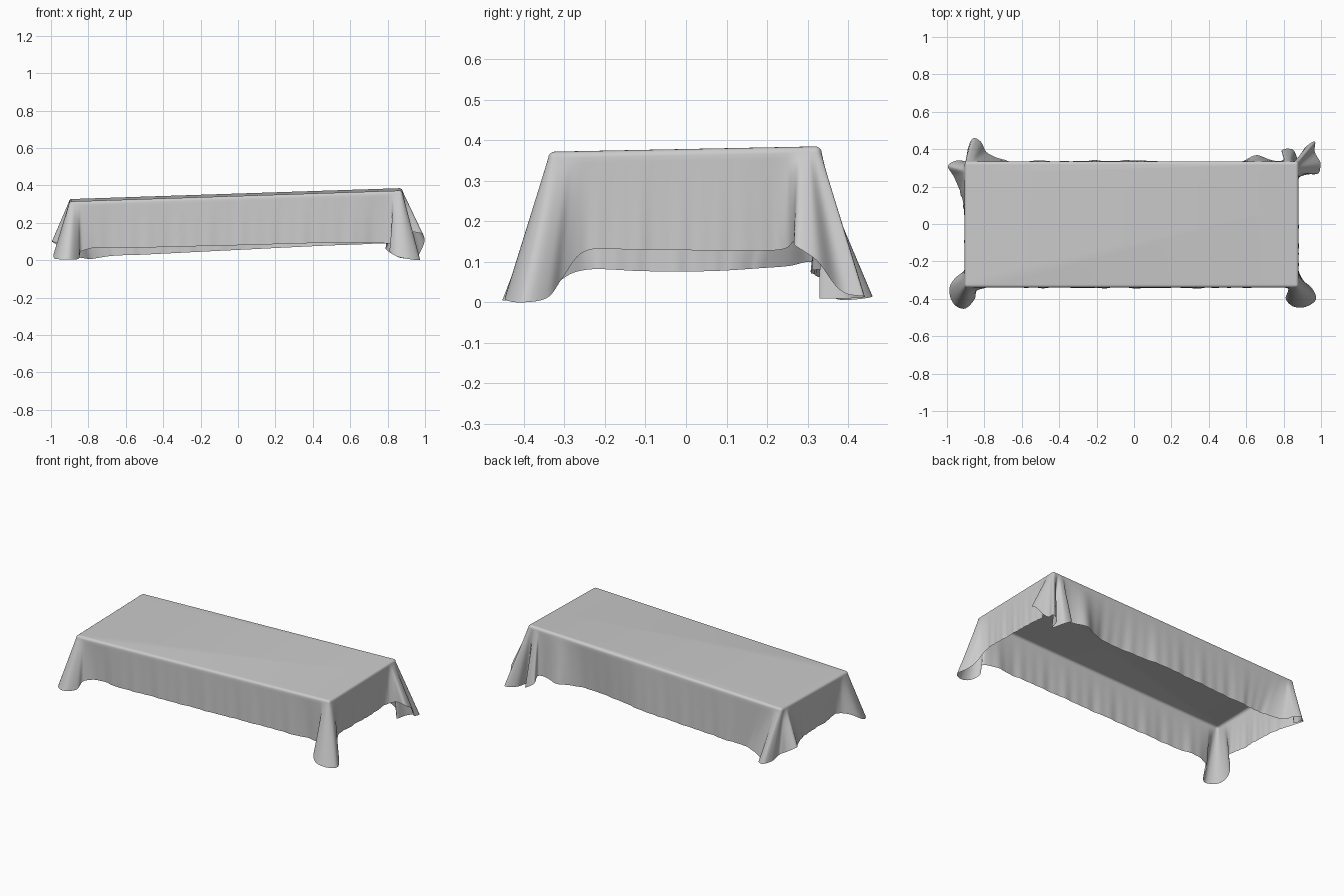
import bpy, bmesh, math
from mathutils import Vector

if "Cube" in bpy.data.objects:
    bpy.data.objects.remove(bpy.data.objects["Cube"])

X0, X1, Y0, Y1 = -0.905, 0.88, -0.34, 0.335   # supporting block edges
R = 0.016                                      # rounding along the top edge

def top_z(x, y):
    return 0.350 + 0.033 * x + 0.02 * y

# Hem of each hanging corner, counter-clockwise seen from above
front_right = [(0.79, -0.337, .09), (0.83, -0.35, .085), (0.81, -0.395, .05), (0.85, -0.44, .02),
               (0.92, -0.443, .005), (0.97, -0.405, 0), (0.95, -0.345, .01), (0.91, -0.305, .06),
               (0.885, -0.26, .12)]
back_right = [(0.885, 0.25, .135), (0.93, 0.265, .15), (0.985, 0.27, .14), (1.0, 0.315, .11),
              (0.965, 0.40, .02), (0.965, 0.437, .015), (0.91, 0.40, .01), (0.885, 0.33, .01),
              (0.85, 0.40, .02), (0.79, 0.395, .06), (0.80, 0.345, .085)]
back_left = [(-0.70, 0.342, .02), (-0.75, 0.36, .012), (-0.79, 0.385, .006), (-0.82, 0.44, .01),
             (-0.855, 0.46, .015), (-0.89, 0.405, .02), (-0.90, 0.34, .04), (-0.945, 0.34, .07),
             (-0.995, 0.31, .10), (-0.965, 0.255, .09), (-0.935, 0.19, .085)]
front_left = [(-0.908, -0.25, .08), (-0.95, -0.285, .07), (-0.985, -0.345, .03), (-0.985, -0.39, .01),
              (-0.955, -0.435, .005), (-0.91, -0.455, .005), (-0.85, -0.40, .01), (-0.84, -0.355, .045),
              (-0.80, -0.34, .06)]

controls = []   # (rim point, hem point)

def add_side(points):
    for p in points:
        controls.append((Vector((min(max(p[0], X0), X1), min(max(p[1], Y0), Y1))), Vector(p)))

def add_corner(points, corner, into, out):
    """Spread the hem points of one corner over a short length of rim."""
    n = len(points)
    for i, p in enumerate(points):
        s = 2 * i / (n - 1) - 1
        d = Vector(into) * -s if s < 0 else Vector(out) * s
        controls.append((Vector(corner) + d * 0.085, Vector(p)))

add_side([(-0.6, -0.34, .065), (0, -0.342, .08), (0.6, -0.34, .093)])
add_corner(front_right, (X1, Y0), (-1, 0), (0, 1))
add_side([(0.88, -0.12, .13), (0.88, 0.1, .128)])
add_corner(back_right, (X1, Y1), (0, -1), (-1, 0))
add_side([(0.72, 0.345, .088), (0.66, 0.37, .085), (0.6, 0.342, .083), (0, 0.34, .055), (-0.5, 0.337, .03)])
add_corner(back_left, (X0, Y1), (1, 0), (0, -1))
add_side([(-0.91, 0.08, .078), (-0.905, -0.1, .077)])
add_corner(front_left, (X0, Y0), (0, 1), (1, 0))

# Smooth closed hem curve with matching rim points
N = len(controls)
hems = [c[1] for c in controls]
rims = [c[0] for c in controls]
lens = [(hems[(i + 1) % N] - hems[i]).length for i in range(N)]

def slope(i):
    a, b = lens[i - 1], lens[i]
    d0, d1 = (hems[i] - hems[i - 1]) / a, (hems[(i + 1) % N] - hems[i]) / b
    return (d0 * b + d1 * a) / (a + b)

samples = []
for i in range(N):
    j = (i + 1) % N
    L = lens[i]
    steps = max(5, int(L / 0.012))
    for k in range(steps):
        t = k / steps
        a, b = 2 * t**3 - 3 * t**2 + 1, t**3 - 2 * t**2 + t
        c, d = -2 * t**3 + 3 * t**2, t**3 - t**2
        h = hems[i] * a + slope(i) * (b * L) + hems[j] * c + slope(j) * (d * L)
        h.z = max(h.z, 0)
        samples.append((rims[i].lerp(rims[j], t), h))

# Rows from the top edge, over the rounding, down to the hem
bm = bmesh.new()
ROWS, ROUND = 18, 4
columns = []
for rim, hem in samples:
    inner = Vector((min(max(rim.x, X0 + R), X1 - R), min(max(rim.y, Y0 + R), Y1 - R)))
    out = (rim - inner).normalized()
    z = top_z(inner.x, inner.y)
    col = []
    for k in range(ROUND + 1):
        a = math.pi / 2 * k / ROUND
        p = inner + out * (R * math.sin(a))
        col.append(bm.verts.new((p.x, p.y, z - R * (1 - math.cos(a)))))
    start = Vector((*(inner + out * R), z - R))
    s = rim.x + 1.7 * rim.y
    ripple = 0.003 * math.sin(31 * s) * math.sin(9 * s + 1) + 0.0015 * math.sin(75 * s)
    for k in range(1, ROWS + 1):
        f = k / ROWS
        p = start.lerp(hem, f)
        p.x += out.x * ripple * f
        p.y += out.y * ripple * f
        col.append(bm.verts.new(p))
    columns.append(col)

for i, col in enumerate(columns):
    nxt = columns[(i + 1) % len(columns)]
    for k in range(len(col) - 1):
        bm.faces.new((col[k], col[k + 1], nxt[k + 1], nxt[k]))
bm.faces.new([c[0] for c in columns])
bmesh.ops.remove_doubles(bm, verts=bm.verts[:], dist=0.00005)
bmesh.ops.recalc_face_normals(bm, faces=bm.faces[:])
top = max(bm.faces, key=lambda f: f.calc_area())
if top.normal.z < 0:
    bmesh.ops.reverse_faces(bm, faces=bm.faces[:])

mesh = bpy.data.meshes.new("draped_cloth")
bm.to_mesh(mesh)
bm.free()
cloth = bpy.data.objects.new("draped_cloth", mesh)
bpy.context.collection.objects.link(cloth)
bpy.context.view_layer.objects.active = cloth
cloth.select_set(True)
bpy.ops.object.shade_smooth_by_angle(angle=math.radians(60))
